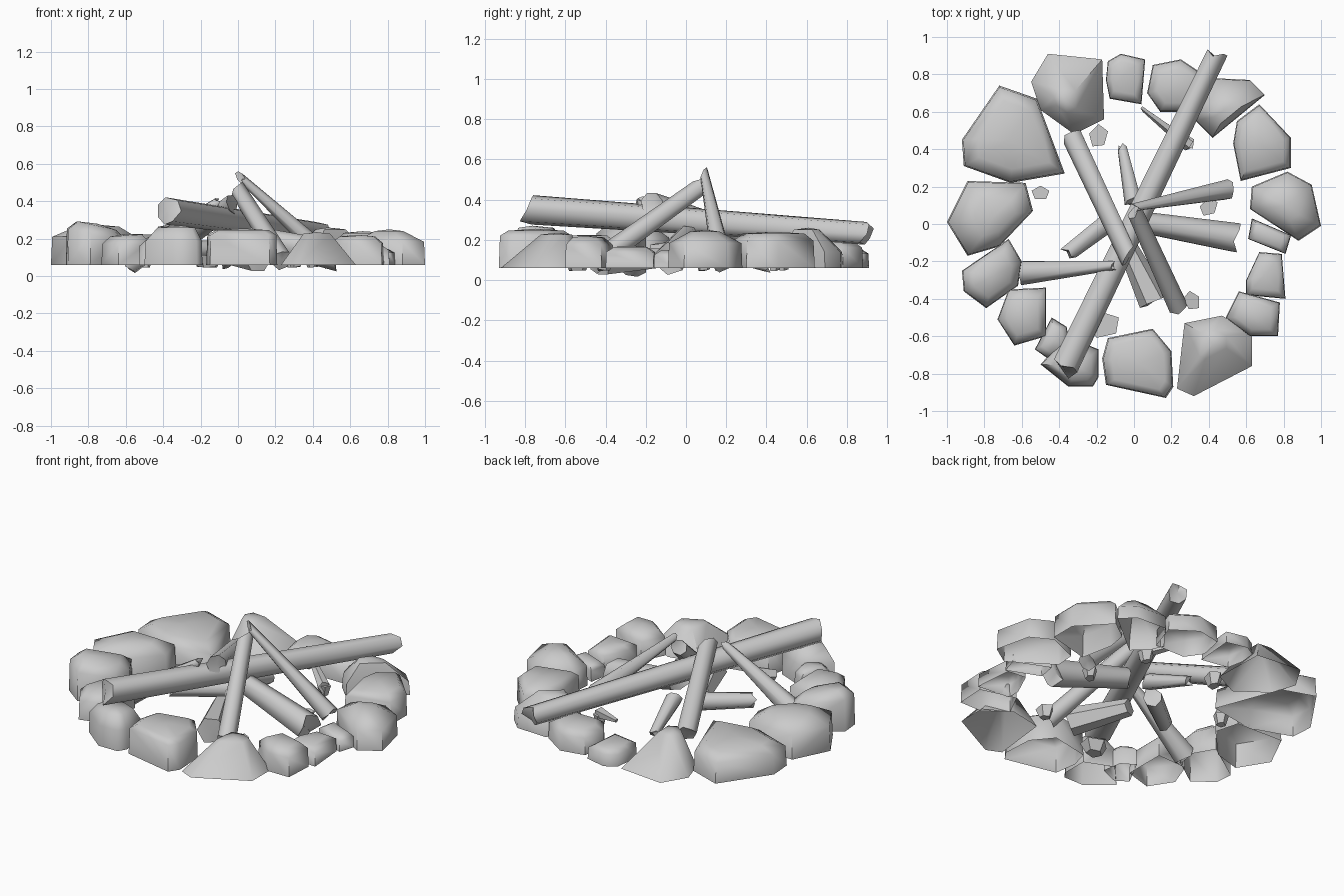
import bpy, bmesh, math, random
from mathutils import Vector

if "Cube" in bpy.data.objects:
    bpy.data.objects.remove(bpy.data.objects["Cube"])

random.seed(4)
grey = bpy.data.materials.new("plain_grey")
grey.diffuse_color = (0.6, 0.6, 0.6, 1)
grey.use_nodes = True
grey.node_tree.nodes["Principled BSDF"].inputs["Base Color"].default_value = grey.diffuse_color
GROUND = 0.06


def finish(bm, name, angle):
    bmesh.ops.recalc_face_normals(bm, faces=bm.faces)
    mesh = bpy.data.meshes.new(name)
    bm.to_mesh(mesh)
    bm.free()
    mesh.materials.append(grey)
    ob = bpy.data.objects.new(name, mesh)
    bpy.context.collection.objects.link(ob)
    bpy.ops.object.select_all(action='DESELECT')
    ob.select_set(True)
    bpy.context.view_layer.objects.active = ob
    bpy.ops.object.shade_smooth_by_angle(angle=math.radians(angle))


def bridge(bm, a, b):
    n = len(a)
    for i in range(n):
        bm.faces.new((a[i], a[(i + 1) % n], b[(i + 1) % n], b[i]))


def stone(name, outline, top, peak=None, shoulder=0.72, shrink=0.65, tilt=(0, 0), base=GROUND):
    """Bottomless rock: footprint, shoulder ring, then a smaller tilted crown."""
    bm = bmesh.new()
    pts = [Vector((x, y, 0)) for x, y in outline]
    mid = sum(pts, Vector()) / len(pts)
    crown = Vector((*peak, 0)) if peak else mid
    h = top - base

    def ring(centre, scale, z, lean=0):
        verts = []
        for p in pts:
            d = (p - mid) * scale
            dz = lean * (d.x * tilt[0] + d.y * tilt[1])
            verts.append(bm.verts.new(centre + d + Vector((0, 0, z + dz))))
        return verts
    low = ring(mid, 1, base)
    if shoulder:
        side = ring(mid, 0.97, base + h * shoulder, 0.8)
        bridge(bm, low, side)
        low = side
    high = ring(crown, shrink, top - h * 0.05, 1)
    bridge(bm, low, high)
    tip = bm.verts.new(crown + Vector((0, 0, top)))
    for i in range(len(high)):
        bm.faces.new((high[i], high[(i + 1) % len(high)], tip))
    finish(bm, name, 62)


def log(name, a, b, r1, r2, sides=7, jag=0.03, slant=0.0):
    """Tapered branch with splintered ends."""
    a, b = Vector(a), Vector(b)
    d = (b - a).normalized()
    u = d.cross(Vector((0, 0, 1))).normalized()
    v = u.cross(d)
    bm = bmesh.new()
    rings = []
    for p, r, s in ((a, r1, -1), (b, r2, 1)):
        ring = []
        for i in range(sides):
            t = 2 * math.pi * i / sides
            push = random.uniform(-jag, jag * 0.4) * s
            if s > 0:
                push += slant * math.cos(t)
            ring.append(bm.verts.new(p + (u * math.cos(t) + v * math.sin(t)) * r + d * push))
        rings.append(ring)
    bridge(bm, *rings)
    for ring, p, s in ((rings[0], a, -1), (rings[1], b, 1)):
        c = bm.verts.new(p - d * s * jag * 0.5)
        for i in range(sides):
            bm.faces.new((ring[i], ring[(i + 1) % sides], c))
    finish(bm, name, 58)


# Ring of stones, starting at the left and going round by the front
stone("stone_left", [(-.58, .22), (-.89, .23), (-1, .01), (-.89, -.17), (-.72, -.12), (-.54, .07)],
      .275, peak=(-.75, .04), shoulder=.7, shrink=.5)
stone("stone_left_front", [(-.67, -.08), (-.92, -.25), (-.91, -.36), (-.79, -.45), (-.62, -.33), (-.6, -.2)],
      .28, shoulder=.75, tilt=(-.22, 0))
stone("stone_front_left_small", [(-.67, -.35), (-.73, -.51), (-.64, -.65), (-.47, -.6), (-.47, -.34)],
      .225, tilt=(.06, 0))
stone("stone_front_left_inner", [(-.44, -.5), (-.53, -.67), (-.46, -.72), (-.34, -.67), (-.36, -.55)], .2)
stone("stone_front_left", [(-.36, -.6), (-.5, -.75), (-.35, -.87), (-.22, -.87), (-.19, -.82), (-.19, -.67)],
      .27, shoulder=.6)
stone("stone_front", [(-.14, -.61), (.1, -.56), (.2, -.68), (.21, -.87), (.17, -.93), (-.15, -.86), (-.17, -.72)],
      .255, shoulder=.82, shrink=.75)
stone("stone_front_right", [(.47, -.49), (.27, -.53), (.23, -.88), (.32, -.92), (.63, -.76), (.63, -.58)],
      .235, peak=(.42, -.64), shoulder=0, shrink=.36)
stone("stone_right_front", [(.56, -.36), (.78, -.42), (.77, -.6), (.62, -.6), (.49, -.5)], .22)
stone("stone_right_small", [(.67, -.15), (.79, -.16), (.81, -.4), (.6, -.38), (.6, -.3)], .17)
stone("stone_right_low", [(.63, .03), (.84, -.06), (.81, -.16), (.61, -.08)], .15)
stone("stone_right", [(.82, .28), (.95, .21), (1, -.01), (.88, -.09), (.62, .08), (.63, .2)],
      .25, peak=(.81, .1), shoulder=.65, shrink=.4)
stone("stone_right_back", [(.67, .64), (.84, .46), (.84, .3), (.57, .23), (.53, .43), (.55, .55)],
      .24, shoulder=.75, shrink=.75)
stone("stone_back_right", [(.3, .62), (.42, .78), (.62, .77), (.7, .69), (.42, .46), (.33, .55)],
      .26, peak=(.48, .61), shoulder=.4, shrink=.4)
stone("stone_back_mid", [(.1, .85), (.25, .88), (.4, .78), (.34, .6), (.14, .6), (.07, .7)], .2)
stone("stone_back", [(-.14, .87), (-.07, .91), (.06, .88), (.04, .64), (-.13, .67), (-.15, .77)], .16)
stone("stone_back_left", [(-.46, .91), (-.17, .88), (-.16, .56), (-.32, .48), (-.5, .61), (-.55, .76)],
      .275, peak=(-.37, .66), shoulder=0, shrink=.3)
stone("stone_left_back", [(-.72, .74), (-.52, .67), (-.37, .27), (-.66, .22), (-.91, .31), (-.92, .45)],
      .23, peak=(-.67, .45), shoulder=.72, shrink=.7)

# Pile of logs
log("log_long", (-.385, -.79, .35), (.445, .92, .23), .075, .058, jag=.05)
log("log_back_left", (-.33, .47, .16), (-.03, -.17, .385), .058, .052, slant=.04)
log("log_front_right", (.24, -.46, .08), (0, .07, .46), .055, .045, slant=.03)
log("log_front", (.11, -.42, .1), (-.05, -.09, .11), .083, .05, sides=6, jag=.015)
log("log_left", (-.6, -.26, .06), (-.1, -.22, .4), .067, .025)
log("log_right_leaning", (.51, .185, .07), (.01, .09, .53), .055, .022, slant=.03)
log("log_right", (.54, -.075, .105), (.03, .01, .22), .082, .06, jag=.05)
log("log_back", (-.065, .42, .06), (.0, .1, .17), .027, .048)
log("log_left_small", (-.36, -.16, .14), (-.1, .04, .14), .045, .055)
log("stick_back", (.04, .62, .2), (.31, .41, .1), .012, .035, sides=5)

# Small chips scattered around the pile
chips = [(-.5, .165, .05), (-.19, .47, .065), (.28, .44, .05), (.4, .09, .055), (.31, -.41, .055), (-.16, -.54, .09)]
for i, (x, y, r) in enumerate(chips):
    bm = bmesh.new()
    bmesh.ops.create_cone(bm, cap_ends=True, segments=5, radius1=r * .6, radius2=r, depth=.07)
    a = i * 1.3
    for vert in bm.verts:
        p = vert.co
        p.z *= random.uniform(.7, 1)
        vert.co = Vector((x + p.x * math.cos(a) - p.y * .8 * math.sin(a),
                          y + p.x * math.sin(a) + p.y * .8 * math.cos(a), .08 + p.z))
    finish(bm, f"chip_{i + 1}", 30)
